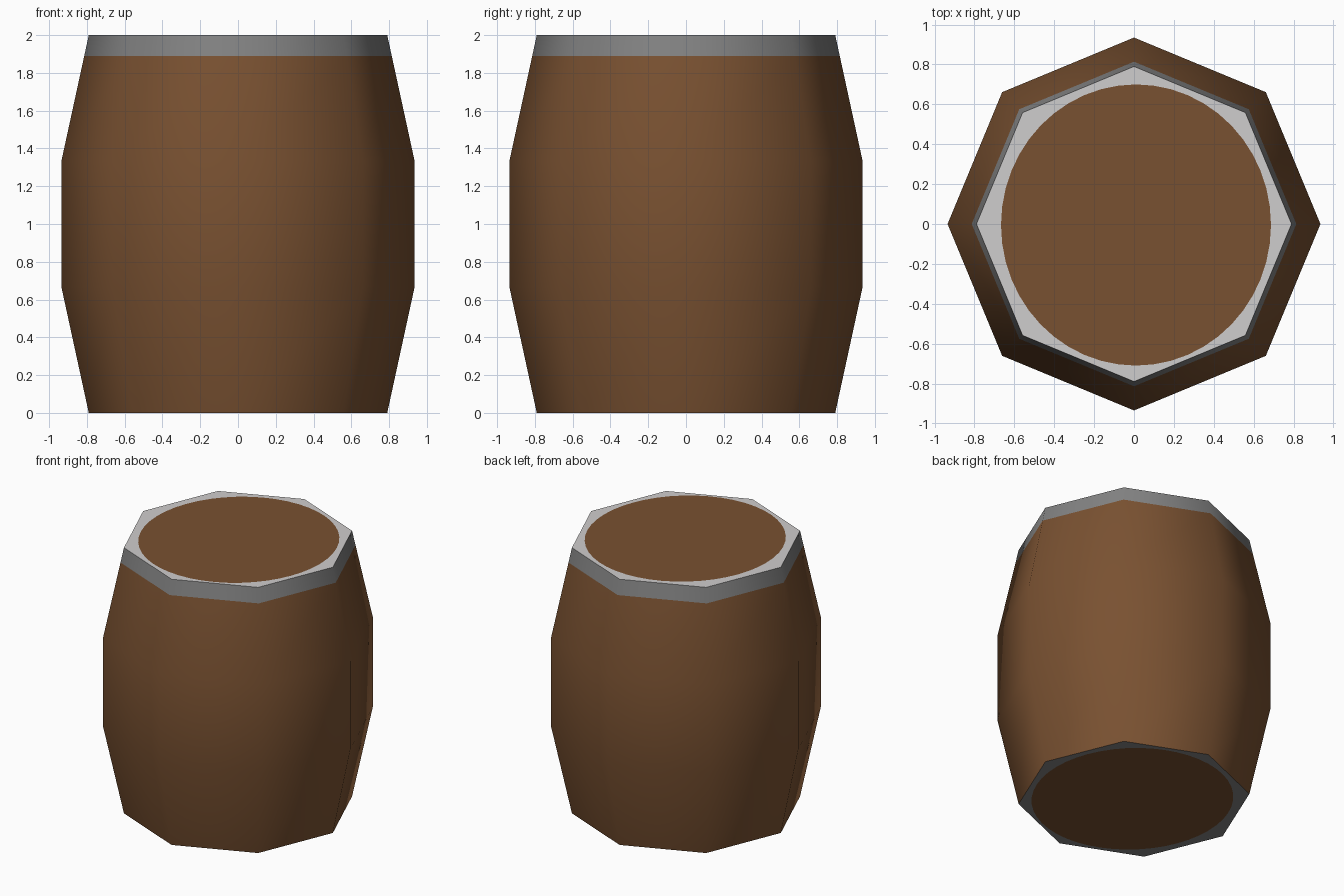
import bpy, bmesh, math

if "Cube" in bpy.data.objects:
    bpy.data.objects.remove(bpy.data.objects["Cube"])

N = 8          # barrel sides
SEG = 48       # points around the round lid (multiple of 8)
R_END, R_MID, H = 0.79, 0.935, 2.0


def srgb(v):
    v /= 255
    return v / 12.92 if v <= 0.04045 else ((v + 0.055) / 1.055) ** 2.4


def material(name, rgb):
    m = bpy.data.materials.new(name)
    m.diffuse_color = (*[srgb(c) for c in rgb], 1)
    m.use_nodes = True
    m.node_tree.nodes["Principled BSDF"].inputs["Base Color"].default_value = m.diffuse_color
    return m


wood = material("brown_wood", (121, 81, 49))
metal = material("grey_metal", (130, 130, 130))
pale = material("pale_rim", (207, 205, 205))


def finish(bm, name, mats):
    me = bpy.data.meshes.new(name)
    bm.to_mesh(me)
    bm.free()
    for m in mats:
        me.materials.append(m)
    ob = bpy.data.objects.new(name, me)
    bpy.context.collection.objects.link(ob)
    return ob


def bridge(bm, a, b, mat, smooth=False, flip=False):
    for i in range(len(a)):
        j = (i + 1) % len(a)
        vs = [a[i], a[j], b[j], b[i]]
        f = bm.faces.new(vs[::-1] if flip else vs)
        f.material_index = mat
        f.smooth = smooth


# Octagonal bulging wall, with a metal band at the top
bm = bmesh.new()
z_band = 1.89
r_band = R_END + (R_MID - R_END) * (H - z_band) / (H / 3)
profile = [(R_END, 0), (R_MID, H / 3), (R_MID, 2 * H / 3), (r_band, z_band), (R_END, H)]
rings = [[bm.verts.new((r * math.cos(math.tau * i / N), r * math.sin(math.tau * i / N), z))
          for i in range(N)] for r, z in profile]
for k in range(len(rings) - 1):
    bridge(bm, rings[k], rings[k + 1], 1 if k == 3 else 0, smooth=True)
finish(bm, "barrel_wall", [wood, metal])


# Flat ends: round wooden disc set in an octagonal rim
def end_cap(name, z, rim, up):
    bm = bmesh.new()
    outer, inner = [], []
    half = math.pi / N
    for i in range(SEG):
        a = math.tau * i / SEG
        c, s = math.cos(a), math.sin(a)
        r = R_END * math.cos(half) / math.cos(a % (2 * half) - half)
        outer.append(bm.verts.new((r * c, r * s, z)))
        inner.append(bm.verts.new((0.01 + 0.677 * c, -0.005 + 0.705 * s, z)))
    bridge(bm, outer, inner, 1, flip=not up)
    bm.faces.new(inner if up else inner[::-1])
    finish(bm, name, [wood, rim])


end_cap("top_lid", H, pale, True)
end_cap("bottom_lid", 0, metal, False)
